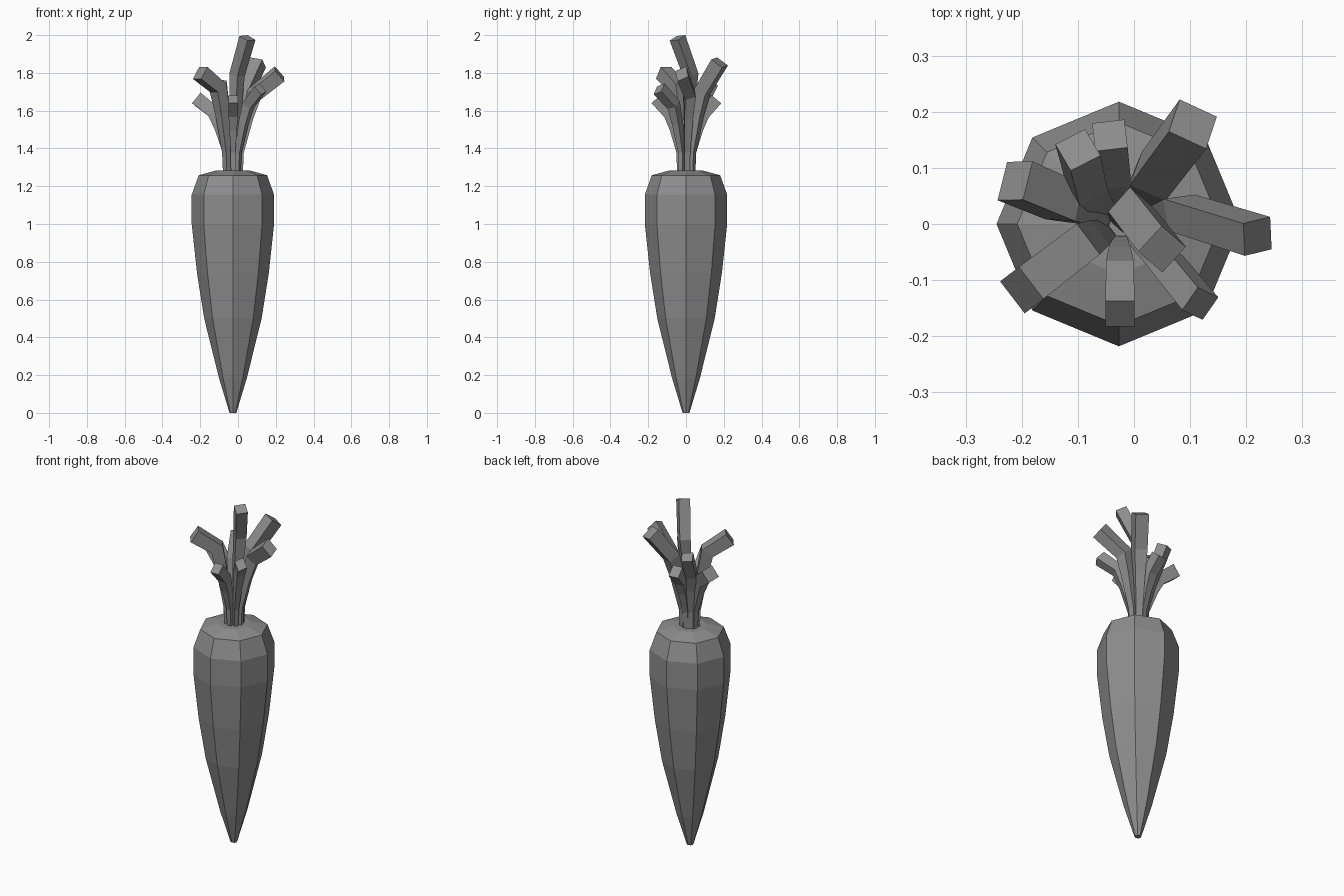
import bpy, bmesh
from math import cos, sin, pi, radians
from mathutils import Vector

if "Cube" in bpy.data.objects:
    bpy.data.objects.remove(bpy.data.objects["Cube"])

CX = -0.027  # root axis

grey = bpy.data.materials.new("dark_grey")
grey.diffuse_color = (0.27, 0.27, 0.27, 1)
grey.use_nodes = True
grey.node_tree.nodes["Principled BSDF"].inputs["Base Color"].default_value = grey.diffuse_color


def make_object(name, rings):
    """Skin a list of equal-sized point rings and cap both ends."""
    bm = bmesh.new()
    loops = [[bm.verts.new(p) for p in ring] for ring in rings]
    n = len(loops[0])
    for a, b in zip(loops, loops[1:]):
        for i in range(n):
            j = (i + 1) % n
            bm.faces.new((a[i], a[j], b[j], b[i]))
    bm.faces.new(loops[0][::-1])
    bm.faces.new(loops[-1])
    bmesh.ops.recalc_face_normals(bm, faces=bm.faces)
    mesh = bpy.data.meshes.new(name)
    bm.to_mesh(mesh)
    bm.free()
    mesh.materials.append(grey)
    obj = bpy.data.objects.new(name, mesh)
    bpy.context.collection.objects.link(obj)


def stem(name, bend, tip, width, thick, roll):
    """Four-sided stem: narrow at the crown, bending outward and thickening."""
    bend, tip = Vector(bend), Vector(tip)
    axis = Vector((CX, 0, 0))
    out = Vector((bend.x - CX, bend.y, 0))
    foot = 0.008 if name == "stem_tall" else 0.033
    base = axis + out.normalized() * foot + Vector((0, 0, 1.26))
    low = axis + out.normalized() * foot * 1.1 + Vector((0, 0, 1.38))
    mid = low.lerp(bend, 0.6) - out * 0.06
    pts = [base, low, mid, bend, tip]
    scale = [0.45, 0.5, 0.75, 0.95, 1]
    lean = Vector((tip.x - bend.x, tip.y - bend.y, 0))
    side = Vector((-lean.y, lean.x, 0)).normalized()
    rings = []
    for i, p in enumerate(pts):
        d = (pts[min(i + 1, 4)] - pts[max(i - 1, 0)]).normalized()
        u = (side - d * side.dot(d)).normalized()
        v = d.cross(u)
        r = scale[i] * 2 ** 0.5
        angles = [pi / 4 + k * pi / 2 + radians(roll) for k in range(4)]
        rings.append([p + (u * cos(a) * width + v * sin(a) * thick) * r
                      for a in angles])
    make_object(name, rings)


# Eight-sided tapering root with a shallow domed crown
profile = [(0.018, 0), (0.074, 0.185), (0.152, 0.5), (0.19, 0.74),
           (0.218, 1.0), (0.218, 1.155), (0.181, 1.258), (0.09, 1.283)]
make_object("carrot_root", [[(CX + r * cos(k * pi / 4), r * sin(k * pi / 4), z)
                             for k in range(8)] for r, z in profile])

# Leaf stems: name, bend point, tip centre, half width, half thickness, roll
stems = [
    ("stem_right", (0.085, 0.02, 1.685), (0.22, -0.022, 1.795), 0.03, 0.038, 25),
    ("stem_back_right", (0.035, 0.085, 1.70), (0.105, 0.178, 1.855), 0.037, 0.037, 15),
    ("stem_tall", (-0.005, 0.025, 1.79), (0.05, -0.045, 1.985), 0.031, 0.031, 10),
    ("stem_back_left", (-0.085, 0.07, 1.62), (-0.10, 0.132, 1.75), 0.03, 0.03, 15),
    ("stem_back", (-0.035, 0.09, 1.58), (-0.043, 0.158, 1.66), 0.029, 0.033, 0),
    ("stem_left", (-0.125, 0.04, 1.59), (-0.212, 0.077, 1.66), 0.036, 0.036, 15),
    ("stem_front_left", (-0.105, -0.045, 1.72), (-0.2, -0.118, 1.80), 0.036, 0.038, 0),
    ("stem_front", (-0.025, -0.09, 1.58), (-0.025, -0.160, 1.66), 0.026, 0.03, 0),
    ("stem_front_right", (0.055, -0.065, 1.63), (0.118, -0.142, 1.715), 0.025, 0.03, 20),
]
for s in stems:
    stem(*s)
